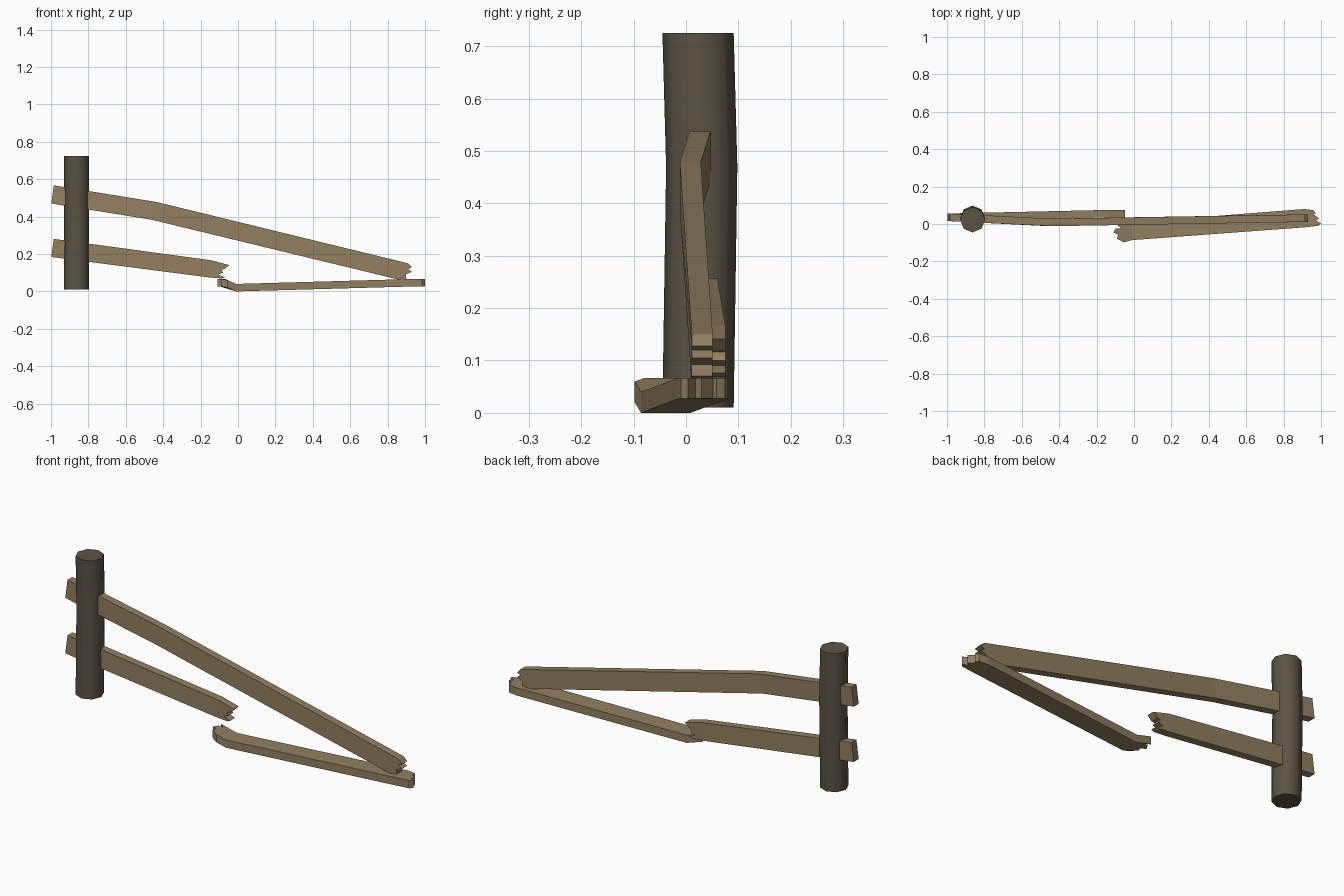
import bpy, bmesh, math

if "Cube" in bpy.data.objects:
    bpy.data.objects.remove(bpy.data.objects["Cube"])


def material(name, rgb):
    m = bpy.data.materials.new(name)
    m.diffuse_color = (*rgb, 1)
    m.use_nodes = True
    m.node_tree.nodes["Principled BSDF"].inputs["Base Color"].default_value = m.diffuse_color
    return m


rail_wood = material("weathered_rail_wood", (0.29, 0.215, 0.122))
post_wood = material("dark_post_wood", (0.105, 0.088, 0.060))


def finish(name, bm, mat):
    bmesh.ops.recalc_face_normals(bm, faces=bm.faces[:])
    me = bpy.data.meshes.new(name)
    bm.to_mesh(me)
    bm.free()
    me.materials.append(mat)
    ob = bpy.data.objects.new(name, me)
    bpy.context.collection.objects.link(ob)
    return ob


def along(keys, x):
    """Piecewise linear value, held constant beyond the ends."""
    if x <= keys[0][0]:
        return keys[0][1]
    for (a, va), (b, vb) in zip(keys, keys[1:]):
        if x <= b:
            return va + (vb - va) * (x - a) / (b - a)
    return keys[-1][1]


def plank(name, left, right, kink, bend, thick=0.04, flat=False):
    """Bent board: left end (bottom to top), right end (top to bottom),
    kink = (top, bottom) points, bend = offset of near face along x."""
    bm = bmesh.new()
    outline = left + [kink[0]] + right + [kink[1]]
    layers = []
    for t in (0, thick):
        layer = []
        for x, v in outline:
            w = along(bend, x) + t
            layer.append(bm.verts.new((x, v, w) if flat else (x, w, v)))
        layers.append(layer)
    n, k = len(outline), len(left)
    for L in layers:
        bm.faces.new(L[:k + 1] + [L[-1]])
        bm.faces.new(L[k:])
    a, b = layers
    for i in range(n):
        j = (i + 1) % n
        bm.faces.new((a[i], a[j], b[j], b[i]))
    return finish(name, bm, rail_wood)


# Upper rail, sloping to the ground with a splintered tip
plank("upper_rail",
      [(-0.998, 0.470), (-0.985, 0.567)],
      [(0.91, 0.150), (0.930, 0.128), (0.908, 0.120), (0.930, 0.105),
       (0.898, 0.092), (0.900, 0.070), (0.86, 0.063)],
      ((-0.435, 0.478), (-0.46, 0.383)),
      [(-0.99, 0.016), (-0.45, -0.012), (0.91, 0.011)])

# Lower rail, snapped short
plank("lower_rail",
      [(-0.998, 0.184), (-0.985, 0.281)],
      [(-0.048, 0.141), (-0.070, 0.120), (-0.088, 0.116), (-0.080, 0.100),
       (-0.106, 0.090), (-0.070, 0.076), (-0.085, 0.069)],
      ((-0.14, 0.166), (-0.155, 0.075)),
      [(-0.99, 0.016), (-0.15, 0.035), (-0.06, 0.036)])

# Broken piece lying flat on the ground
plank("fallen_rail",
      [(-0.055, -0.098), (-0.092, -0.078), (-0.085, -0.058),
       (-0.110, -0.045), (-0.098, -0.025), (-0.068, -0.022), (-0.098, 0.0)],
      [(0.91, 0.080), (0.960, 0.074), (0.970, 0.058), (0.960, 0.052),
       (0.990, 0.030), (0.972, 0.018), (1.0, 0.004), (0.985, -0.010),
       (0.91, -0.018)],
      ((-0.01, 0.008), (-0.01, -0.086)),
      [(-0.07, 0.027), (-0.01, 0.0), (0.95, 0.027)], flat=True)

# Eight-sided post with a slight bow
bm = bmesh.new()
rings = []
for z, cy in ((0.01, 0.023), (0.47, 0.030), (0.725, 0.023)):
    rings.append([bm.verts.new((-0.863 + 0.067 * math.cos(i * math.pi / 4),
                                cy + 0.068 * math.sin(i * math.pi / 4), z))
                  for i in range(8)])
for lo, hi in zip(rings, rings[1:]):
    for i in range(8):
        j = (i + 1) % 8
        bm.faces.new((lo[i], lo[j], hi[j], hi[i]))
bm.faces.new(rings[0])
bm.faces.new(rings[-1])
post = finish("fence_post", bm, post_wood)
bpy.context.view_layer.objects.active = post
post.select_set(True)
bpy.ops.object.shade_smooth_by_angle(angle=math.radians(50))
